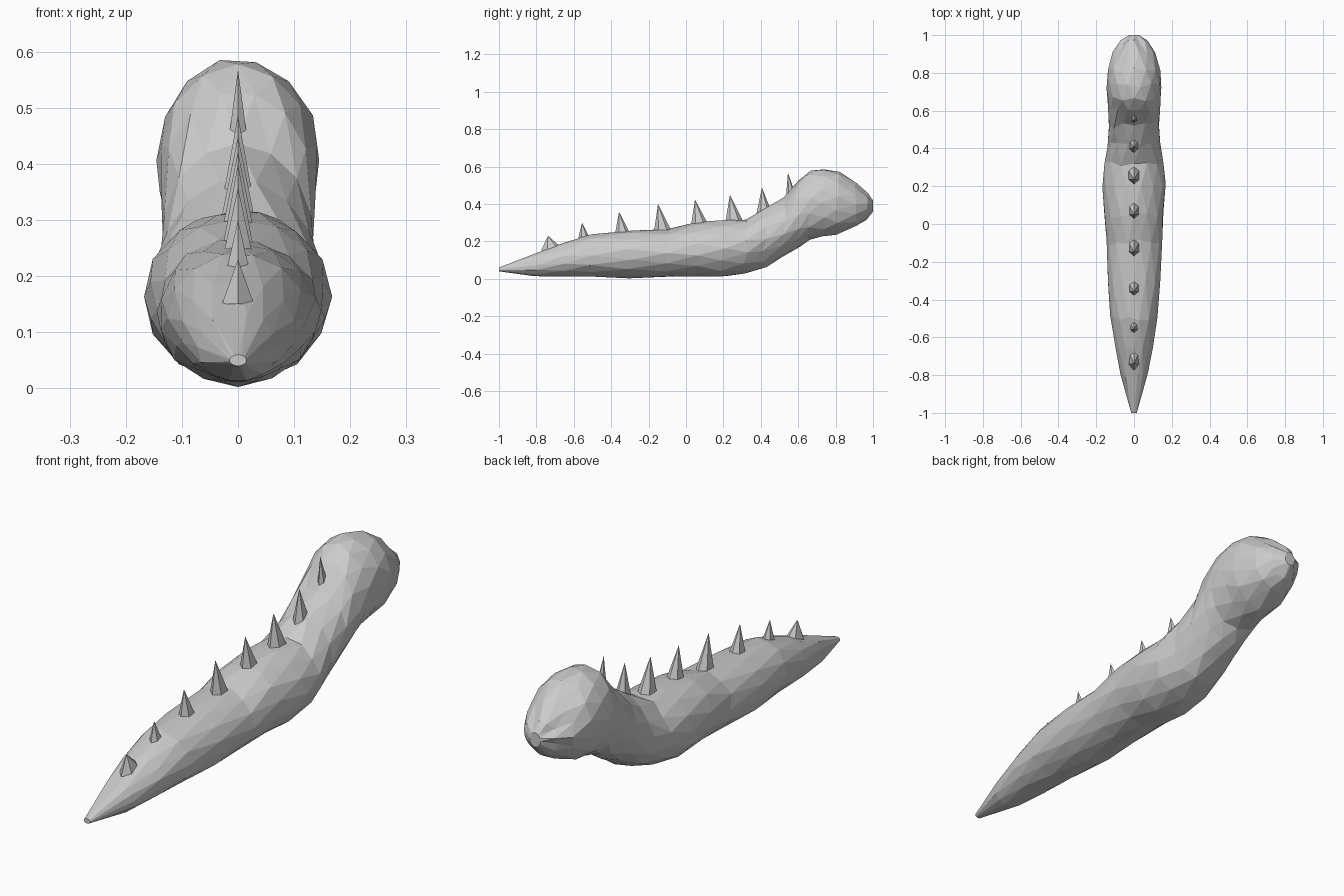
import bpy, bmesh, math, random
from mathutils import Vector

random.seed(4)
cube = bpy.data.objects.get("Cube")
if cube:
    bpy.data.objects.remove(cube, do_unlink=True)

grey = bpy.data.materials.new("stone grey")
grey.use_nodes = True
grey.diffuse_color = (0.6, 0.6, 0.6, 1)
grey.node_tree.nodes["Principled BSDF"].inputs["Base Color"].default_value = (0.6, 0.6, 0.6, 1)


def finish(bm, name):
    bmesh.ops.recalc_face_normals(bm, faces=bm.faces)
    mesh = bpy.data.meshes.new(name)
    bm.to_mesh(mesh)
    bm.free()
    mesh.materials.append(grey)
    obj = bpy.data.objects.new(name, mesh)
    bpy.context.collection.objects.link(obj)
    return obj


# Body stations: y, underside z, back z, half width
stations = [
    (-1, .04, .06, .015), (-.8, .012, .135, .072), (-.65, .012, .19, .102),
    (-.5, .01, .24, .124), (-.3, .004, .258, .142), (-.1, .01, .266, .146),
    (.05, .015, .30, .157), (.2, .012, .315, .166), (.32, .03, .315, .158),
    (.42, .06, .37, .140), (.52, .115, .435, .134), (.6, .17, .53, .136),
    (.66, .207, .575, .142), (.73, .225, .588, .146), (.81, .238, .57, .142),
    (.9, .28, .515, .112), (.96, .315, .46, .072), (1, .36, .42, .025),
]
SIDES = 14

# Faceted worm body: staggered rings joined by triangles
bm = bmesh.new()
rings = []
for i, (y, low, high, half) in enumerate(stations):
    mid, tall = (low + high) / 2, (high - low) / 2
    ring = []
    for k in range(SIDES):
        a = math.tau * (k + (i % 2) / 2) / SIDES
        end = i in (0, len(stations) - 1)
        r = 1.01 if end else random.uniform(.985, 1.02)
        slip = 0 if end else random.uniform(-.015, .015)
        ring.append(bm.verts.new((half * r * math.sin(a), y + slip,
                                  max(0, mid + tall * r * math.cos(a)))))
    rings.append(ring)
for i, (a, b) in enumerate(zip(rings, rings[1:])):
    if i % 2:
        a, b = b, a
    for k in range(SIDES):
        n = (k + 1) % SIDES
        bm.faces.new((a[k], a[n], b[k]))
        bm.faces.new((a[n], b[n], b[k]))
bm.faces.new(rings[0])
bm.faces.new(rings[-1])
finish(bm, "body")

# Back spikes: tip y, tip z, base front y, base rear y, base z, half width
spikes = [
    (-.738, .23, -.775, -.645, .15, .030), (-.556, .30, -.58, -.505, .20, .024),
    (-.358, .358, -.38, -.295, .235, .028), (-.15, .40, -.172, -.072, .245, .030),
    (.048, .423, .026, .125, .28, .030), (.235, .449, .208, .315, .29, .034),
    (.406, .487, .375, .465, .34, .028), (.545, .568, .535, .59, .44, .018),
]
for number, (ty, tz, front, rear, base, half) in enumerate(spikes, 1):
    bm = bmesh.new()
    tip = bm.verts.new((0, ty, tz))
    cy, ry = (front + rear) / 2, (rear - front) / 2
    ring = []
    for k in range(6):
        a = math.tau * k / 6
        ring.append(bm.verts.new(Vector((half * 1.1 * math.sin(a), cy - ry * math.cos(a), base))))
    bm.faces.new(ring)
    for k in range(6):
        bm.faces.new((ring[k], ring[(k + 1) % 6], tip))
    finish(bm, f"back_spike_{number}")
